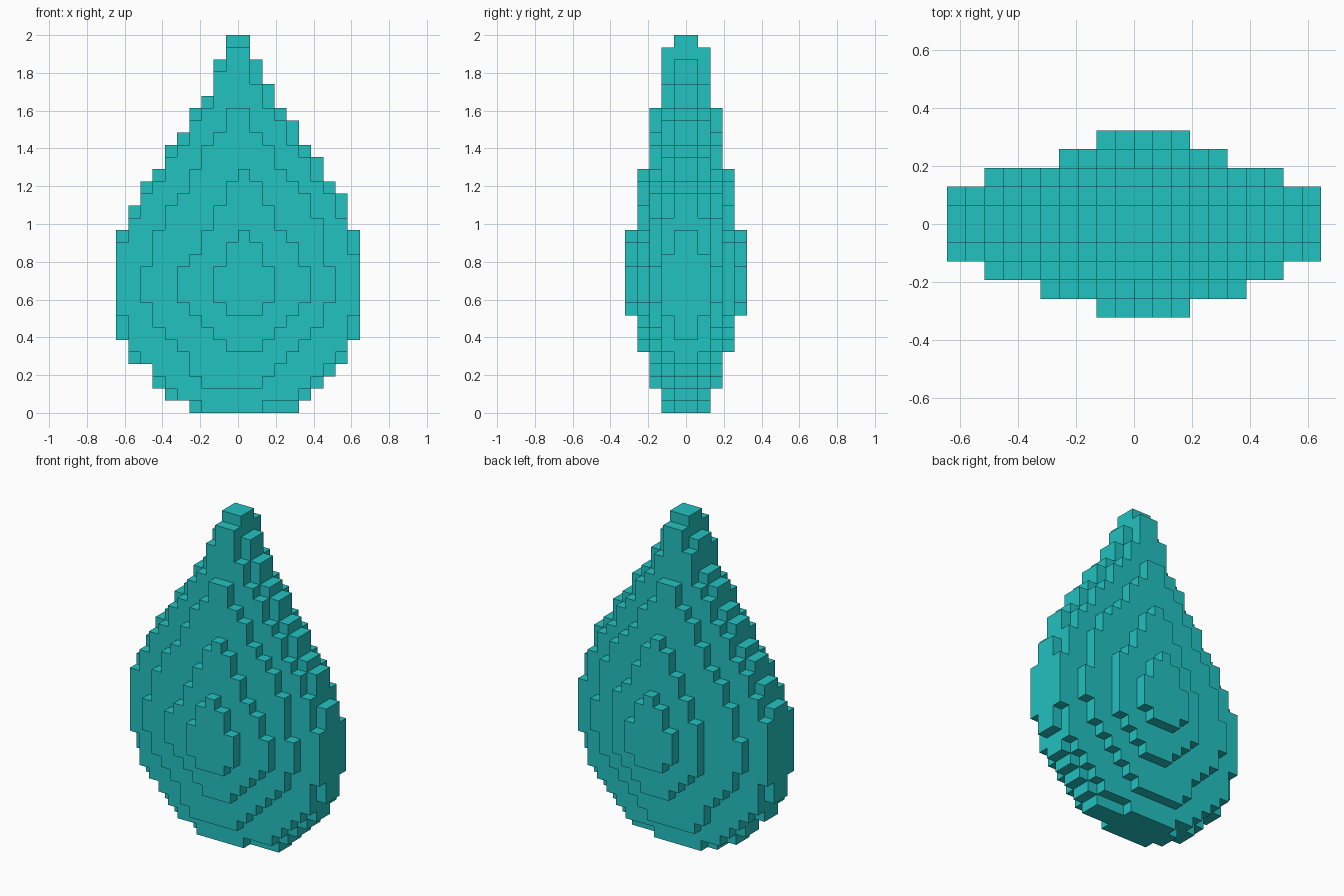
import bpy
import bmesh
import math

cube = bpy.data.objects.get("Cube")
if cube:
    bpy.data.objects.remove(cube, do_unlink=True)

UNIT = 2 / 31  # edge length of one block
cells = set()


def fill_slice(depth, lean, low_lean, profile, back_limit=10):
    """Fill a front and back slice from a (row, half width) profile, top down.
    The lean shifts the outline sideways, with its own value in the low rows."""
    for (z1, w1), (z0, w0) in zip(profile, profile[1:]):
        for z in range(z0, z1 + 1):
            width = w0 + (w1 - w0) * (z - z0) / (z1 - z0)
            shift = lean if z > 4 else low_lean
            for x in range(-round(width - shift), round(width + shift)):
                cells.add((x, -depth - 1, z))
                if -back_limit < x + 0.5 < back_limit:
                    cells.add((x, depth, z))


# Core, then the terraces stepping outward
fill_slice(0, 0.2, 0.2, [
    (30, 1), (29, 1), (28, 2), (27, 2), (25, 3), (24, 4), (22, 5), (18, 8), (16, 9),
    (15, 9), (14, 10), (6, 10), (5, 9), (4, 9), (3, 7.5), (1, 6), (0, 4.5)])
fill_slice(1, -0.2, -0.2, [
    (29, 1), (28, 1), (26, 2), (25, 2), (23, 4), (22, 4), (20, 6), (19, 6), (17, 8),
    (16, 8), (15, 9), (14, 9), (12, 10), (8, 10), (7, 9), (5, 9), (1, 5), (0, 2.5)])
fill_slice(2, 0.2, -0.2, [
    (24, 1), (23, 1), (21, 3), (20, 3), (19, 4), (18, 4.5), (17, 5.5), (16, 6),
    (14, 7), (12, 7), (11, 8), (9, 8), (8, 7), (7, 7), (4, 4), (2, 2.65)])
fill_slice(3, 0.6, 0.6, [
    (19, 0.5), (18, 1.5), (17, 1.5), (16, 2.5), (15, 2.5), (14, 3.5), (12, 4.5),
    (11, 5.5), (9, 5.5), (5, 1.5)], back_limit=5)
# Back of the fourth slice is narrower on its right side
cells -= {(-5, 3, z) for z in range(31)}
fill_slice(4, 0.6, 0.6, [
    (14, 0.5), (13, 1.5), (12, 1.5), (11, 2.5), (9, 2.5), (8, 1.5)])

# Outer skin: one quad wherever a block has no neighbour
bm = bmesh.new()
verts = {}


def corner(p):
    if p not in verts:
        verts[p] = bm.verts.new([c * UNIT for c in p])
    return verts[p]


for cell in sorted(cells):
    for axis in range(3):
        for side in (0, 1):
            other = list(cell)
            other[axis] += 2 * side - 1
            if tuple(other) in cells:
                continue
            u, v = (axis + 1) % 3, (axis + 2) % 3
            quad = []
            for du, dv in ((0, 0), (1, 0), (1, 1), (0, 1)):
                p = list(cell)
                p[axis] += side
                p[u] += du
                p[v] += dv
                quad.append(corner(tuple(p)))
            bm.faces.new(quad if side else quad[::-1])

# Merge flat areas into clean terraces
bmesh.ops.dissolve_limit(bm, angle_limit=math.radians(1),
                         verts=bm.verts[:], edges=bm.edges[:])
mesh = bpy.data.meshes.new("droplet")
bm.to_mesh(mesh)
bm.free()

# Single flat colour
teal = bpy.data.materials.new("teal")
teal.use_nodes = True
colour = (0.016, 0.54, 0.53, 1)
teal.diffuse_color = colour
teal.node_tree.nodes["Principled BSDF"].inputs["Base Color"].default_value = colour
mesh.materials.append(teal)

droplet = bpy.data.objects.new("droplet", mesh)
bpy.context.scene.collection.objects.link(droplet)
